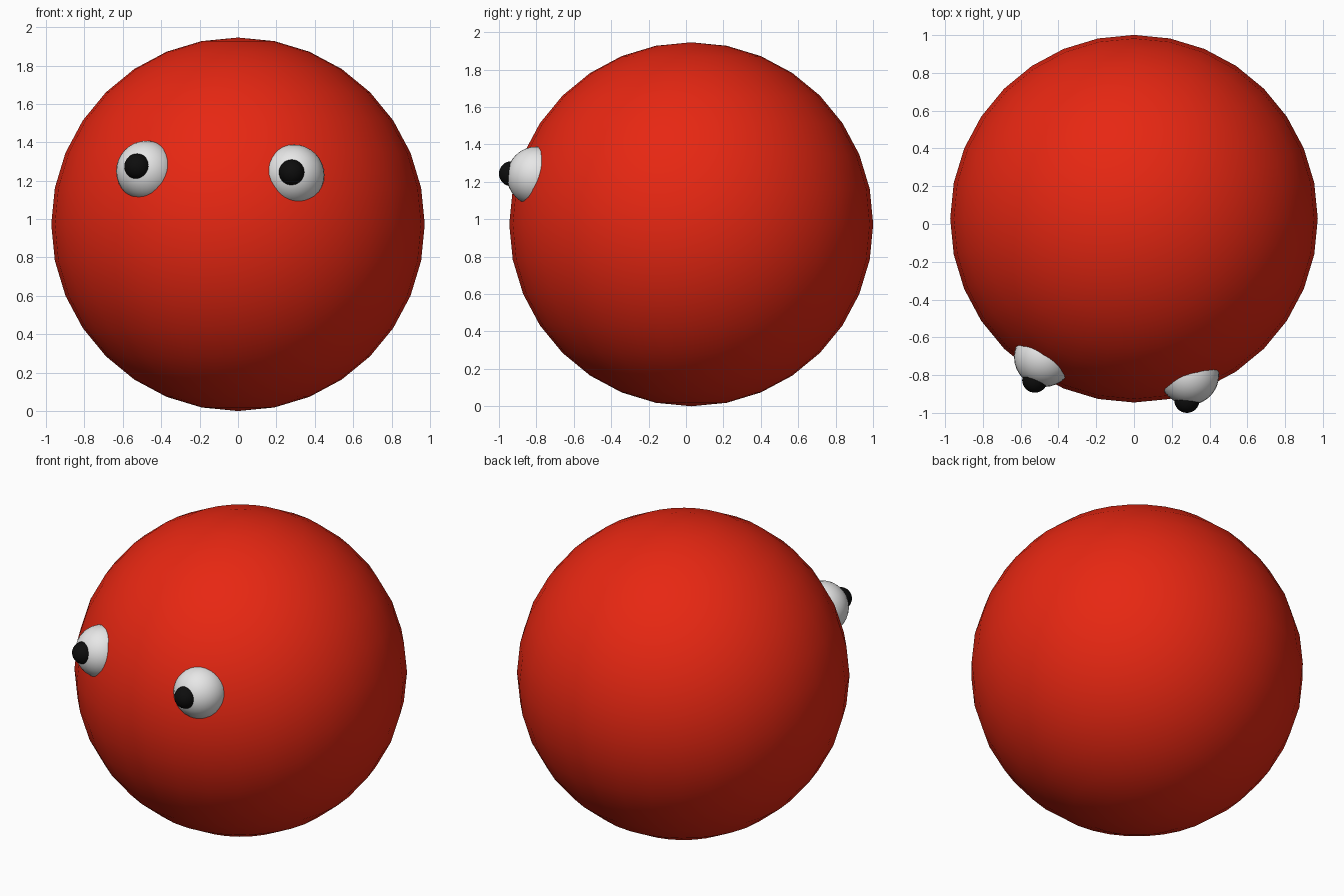
import bpy

if "Cube" in bpy.data.objects:
    bpy.data.objects.remove(bpy.data.objects["Cube"])


def material(name, rgb):
    m = bpy.data.materials.new(name)
    m.diffuse_color = (*rgb, 1)
    m.use_nodes = True
    m.node_tree.nodes["Principled BSDF"].inputs["Base Color"].default_value = m.diffuse_color
    return m


red = material("red", (0.8, 0.02, 0.006))
white = material("white", (0.8, 0.8, 0.8))
black = material("black", (0.004, 0.004, 0.004))


def ball(name, centre, radius, mat):
    bpy.ops.mesh.primitive_uv_sphere_add(segments=32, ring_count=16,
                                         radius=radius, location=centre)
    ob = bpy.context.object
    ob.name = name
    ob.data.materials.append(mat)
    bpy.ops.object.shade_smooth()
    return ob


# Round body
ball("body", (0, 0.028, 0.973), 0.973, red)

# Slightly uneven eyes sunk into the body, each with a bulging pupil
eyes = {
    "left": ((-0.477, -0.705, 1.25), (-0.525, -0.826, 1.274)),
    "right": ((0.292, -0.80, 1.23), (0.28, -0.933, 1.243)),
}
for side, (eye, pupil) in eyes.items():
    ball(side + "_eye", eye, 0.158, white)
    ball(side + "_pupil", pupil, 0.067, black)
